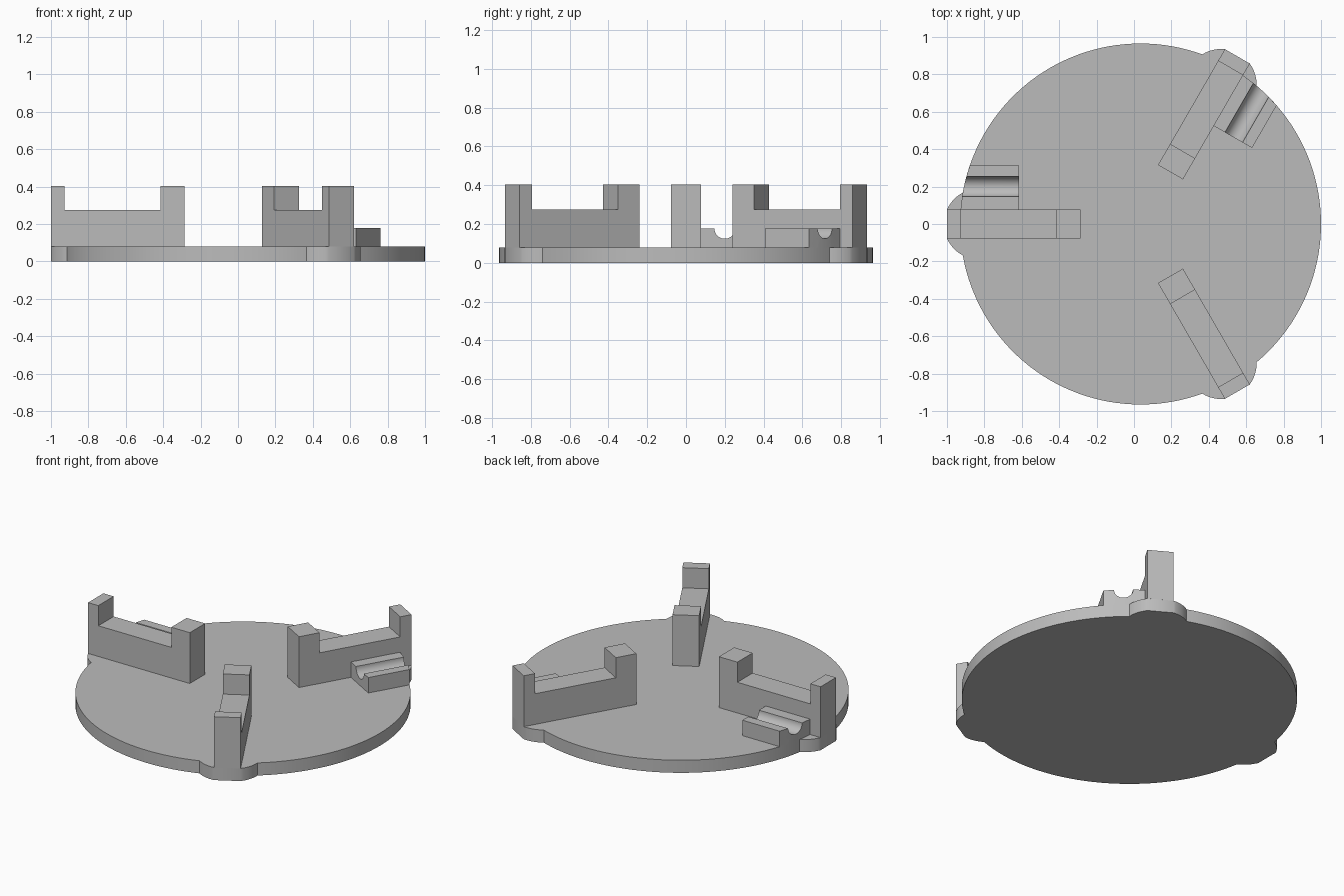
import bpy
import bmesh
from math import sin, cos, pi, sqrt, atan2, asin, radians

if "Cube" in bpy.data.objects:
    bpy.data.objects.remove(bpy.data.objects["Cube"], do_unlink=True)

CENTRE_X = 0.035
DISC_R = 0.965
BASE_TOP = 0.08
ARM_END = 1.035
ARM_HALF = 0.077
LOBE_C, LOBE_R = 0.861, 0.19
ARM_ANGLES = {"rear": radians(60), "right": pi, "front": radians(-60)}

grey = bpy.data.materials.new("plain grey")
grey.use_nodes = True
colour = (0.5, 0.5, 0.5, 1)
grey.diffuse_color = colour
grey.node_tree.nodes["Principled BSDF"].inputs["Base Color"].default_value = colour


def prism(name, start, end, angle=0.0):
    """Solid between two matching rings of points, turned about the disc centre."""
    bm = bmesh.new()
    a = [bm.verts.new(p) for p in start]
    b = [bm.verts.new(p) for p in end]
    n = len(a)
    caps = [bm.faces.new(a), bm.faces.new(b)]
    for i in range(n):
        j = (i + 1) % n
        bm.faces.new((a[i], a[j], b[j], b[i]))
    bmesh.ops.recalc_face_normals(bm, faces=bm.faces)
    bmesh.ops.triangulate(bm, faces=caps)
    mesh = bpy.data.meshes.new(name)
    bm.to_mesh(mesh)
    bm.free()
    mesh.materials.append(grey)
    obj = bpy.data.objects.new(name, mesh)
    obj.location.x = CENTRE_X
    obj.rotation_euler.z = angle
    bpy.context.collection.objects.link(obj)
    bpy.ops.object.select_all(action="DESELECT")
    obj.select_set(True)
    bpy.context.view_layer.objects.active = obj
    bpy.ops.object.shade_smooth_by_angle(angle=radians(30))
    return obj


def arc(cx, cy, r, a0, a1, steps):
    angles = [a0 + (a1 - a0) * i / steps for i in range(steps + 1)]
    return [(cx + r * cos(t), cy + r * sin(t)) for t in angles]


# Base disc: three flat-nosed lobes joined by long arcs of the rim
meet_u = (DISC_R**2 - LOBE_R**2 + LOBE_C**2) / (2 * LOBE_C)
meet_v = sqrt(DISC_R**2 - meet_u**2)
rim_angle = atan2(meet_v, meet_u)
lobe_angle = atan2(meet_v, meet_u - LOBE_C)
nose_angle = asin(ARM_HALF / LOBE_R)
third = (arc(LOBE_C, 0, LOBE_R, -lobe_angle, -nose_angle, 8)
         + arc(LOBE_C, 0, LOBE_R, nose_angle, lobe_angle, 8)
         + arc(0, 0, DISC_R, rim_angle, 2 * pi / 3 - rim_angle, 40)[1:-1])
outline = []
for k in range(3):
    t = radians(60) + k * 2 * pi / 3
    outline += [(u * cos(t) - v * sin(t), u * sin(t) + v * cos(t)) for u, v in third]
prism("base_disc", [(x, y, 0) for x, y in outline],
      [(x, y, BASE_TOP) for x, y in outline])

# Radial support arms with a raised post at each end
POST_TOP, RAIL_TOP = 0.403, 0.275
arm_profile = [(0.32, BASE_TOP), (ARM_END, BASE_TOP), (ARM_END, POST_TOP),
               (0.963, POST_TOP), (0.963, RAIL_TOP), (0.45, RAIL_TOP),
               (0.45, POST_TOP), (0.32, POST_TOP)]
for side, angle in ARM_ANGLES.items():
    prism(side + "_arm", [(u, -ARM_HALF, z) for u, z in arm_profile],
          [(u, ARM_HALF, z) for u, z in arm_profile], angle)

# Grooved cable blocks beside two of the arms, trimmed to the disc rim
BLOCK_TOP, BLOCK_SIDE = 0.178, 0.313
groove = arc(0.2, BLOCK_TOP, 0.054, pi, 2 * pi, 20)
block_profile = ([(ARM_HALF, BASE_TOP), (ARM_HALF, BLOCK_TOP)] + groove
                 + [(BLOCK_SIDE, BLOCK_TOP), (BLOCK_SIDE, BASE_TOP)]
                 + [(v, BASE_TOP) for v, z in reversed(groove)])
for side in ("rear", "right"):
    prism(side + "_grooved_block", [(0.65, -v, z) for v, z in block_profile],
          [(sqrt(DISC_R**2 - v * v), -v, z) for v, z in block_profile],
          ARM_ANGLES[side])
